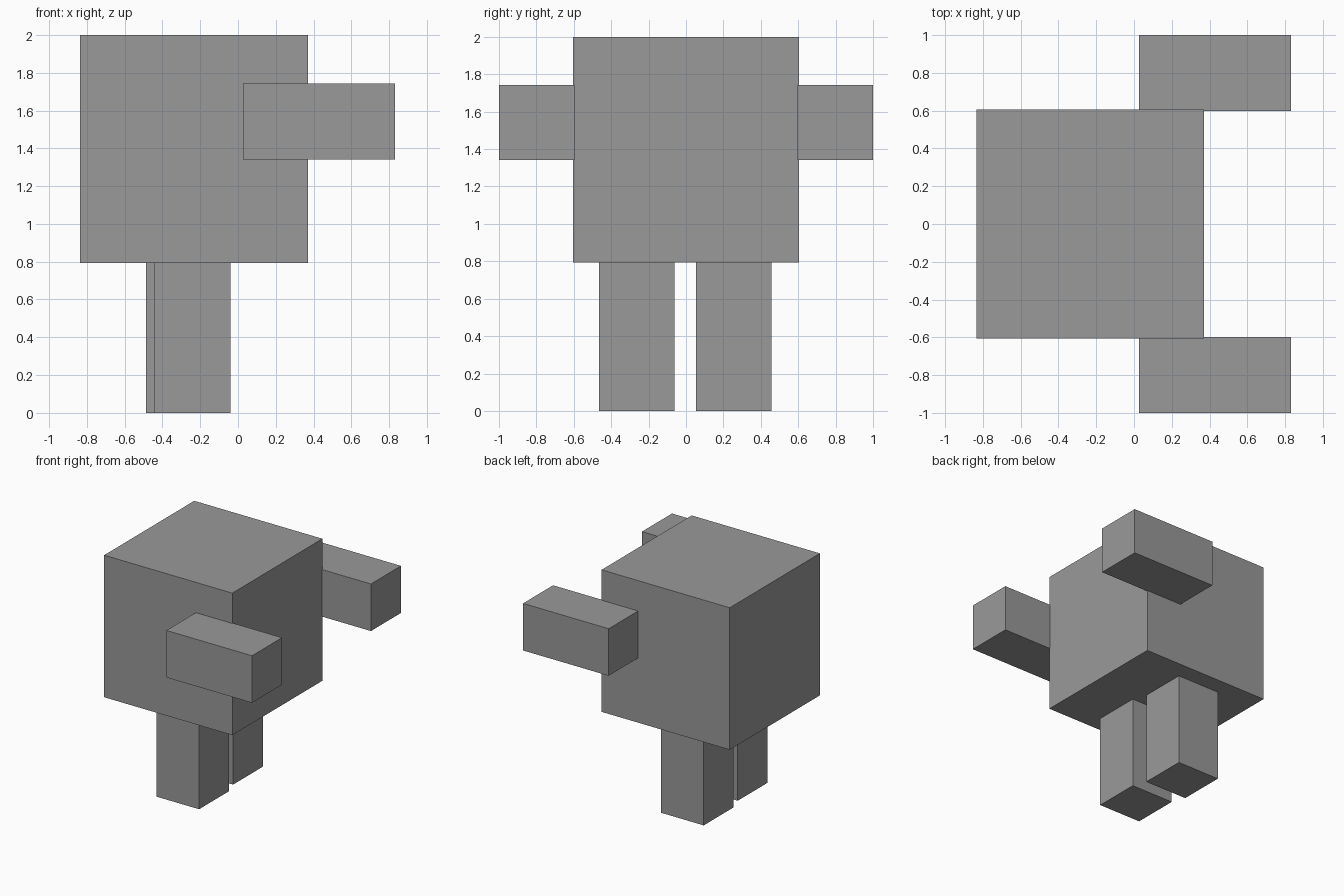
import bpy
from mathutils import Vector

default = bpy.data.objects.get("Cube")
if default:
    bpy.data.objects.remove(default, do_unlink=True)

# Single flat grey
GREY = (0.32, 0.32, 0.32, 1)
grey = bpy.data.materials.new("mid_grey")
grey.use_nodes = True
grey.diffuse_color = GREY
grey.node_tree.nodes["Principled BSDF"].inputs["Base Color"].default_value = GREY


def box(name, low, high):
    """Add a box spanning two opposite corners."""
    low, high = Vector(low), Vector(high)
    bpy.ops.mesh.primitive_cube_add(size=1, location=(low + high) / 2)
    ob = bpy.context.object
    ob.name = name
    ob.scale = high - low
    bpy.ops.object.transform_apply(location=False, rotation=False, scale=True)
    ob.data.materials.append(grey)
    return ob


# Cubic body
box("body", (-0.835, -0.605, 0.793), (0.37, 0.605, 2))

# Arms reaching forward along +x, one on each side
for name, y in (("right_arm", -1), ("left_arm", 0.597)):
    box(name, (0.027, y, 1.342), (0.832, y + 0.403, 1.742))

# Legs, one set slightly behind the other
for name, x, y in (("right_leg", -0.443, -0.465), ("left_leg", -0.486, 0.053)):
    box(name, (x, y, 0), (x + 0.403, y + 0.403, 0.8))
